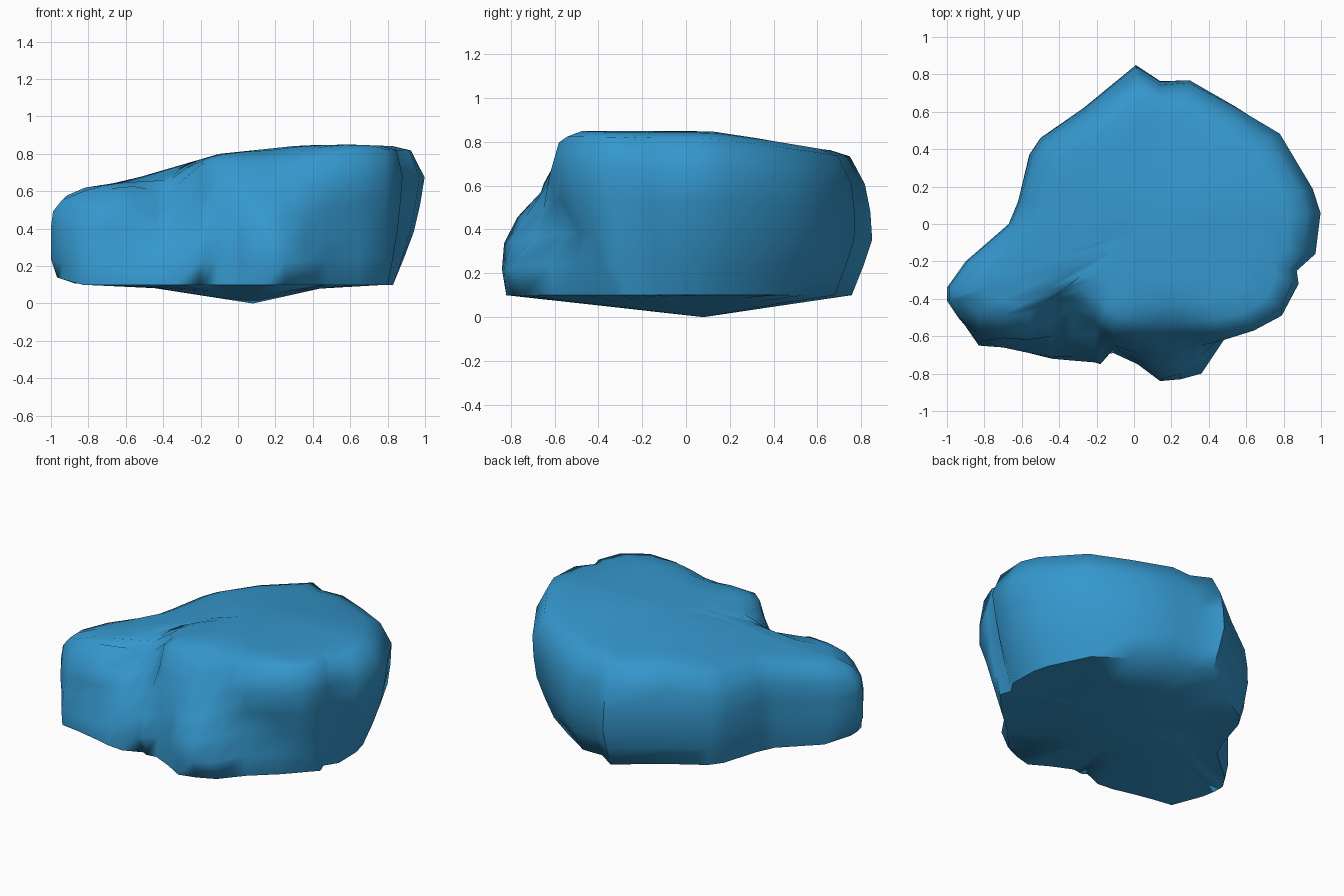
import bpy, bmesh, math

if "Cube" in bpy.data.objects:
    bpy.data.objects.remove(bpy.data.objects["Cube"])

LEVELS = [0, .2, .4, .6, .8, 1]

# craggy front: x of each column, then depth (y) at each of the six levels
FRONT = {
    -.94: (-.48, -.49, -.50, -.50, -.48, -.40),
    -.83: (-.64, -.65, -.63, -.59, -.56, -.47),
    -.70: (-.66, -.66, -.60, -.61, -.58, -.49),
    -.56: (-.69, -.69, -.62, -.62, -.59, -.48),
    -.44: (-.72, -.71, -.64, -.60, -.52, -.40),
    -.33: (-.73, -.71, -.66, -.58, -.46, -.39),
    -.21: (-.68, -.74, -.71, -.60, -.52, -.47),
    -.18: (-.70, -.75, -.71, -.62, -.56, -.51),
    -.11: (-.69, -.67, -.66, -.65, -.61, -.56),
    .02: (-.75, -.75, -.73, -.69, -.65, -.58),
    .14: (-.82, -.84, -.83, -.77, -.66, -.60),
    .25: (-.79, -.83, -.80, -.73, -.64, -.60),
    .36: (-.74, -.80, -.70, -.65, -.62, -.59),
    .48: (-.60, -.62, -.54, -.60, -.62, -.58),
    .64: (-.46, -.50, -.48, -.57, -.57, -.54),
    .79: (-.30, -.38, -.43, -.49, -.49, -.45),
}
# smooth outline around the right side, back and left end
BACK = [(.88, -.32), (.87, -.25), (.97, -.16), (1, .06), (.96, .19), (.79, .49),
        (.55, .64), (.3, .78), (.14, .77), (.01, .85), (-.27, .62), (-.5, .46),
        (-.56, .37), (-.62, .12), (-.67, 0), (-.9, -.2), (-1, -.34), (-1, -.41)]
RIGHT_P = (.80, .87, .93, .97, 1, .92)
BACK_P = (.89, .95, 1, .99, .96, .88)
LEFT_P = (.97, 1, 1, 1, .99, .92)
TOP = [(-1, .52), (-.9, .61), (-.65, .64), (-.1, .80), (.33, .845), (.6, .85), (1, .835)]
CX, CY = .1, 0


def interp(table, x):
    for (x0, a), (x1, b) in zip(table, table[1:]):
        if x <= x1:
            return a + (b - a) * max(0, (x - x0) / (x1 - x0))
    return table[-1][1]


def dent(x, y, cx, cy, sx, sy):
    return math.exp(-((x - cx) / sx) ** 2 - ((y - cy) / sy) ** 2)


def top_z(x, y):
    slope = min(.16, max(.02, .09 + .2 * x))
    z = interp(TOP, x) - slope * max(0, y - .12)
    z -= .35 * max(0, -.53 - y)
    # gully beside the low left block, and the dipped front brow
    return z - .15 * dent(x, y, -.39, -.46, .12, .12) - .10 * dent(x, y, .2, -.62, .2, .12)


def profile(x, y, i):
    a = math.atan2(y, x)
    if a < -1.6:
        a += 2 * math.pi
    return interp([(-.35, .5 + RIGHT_P[i] / 2), (-.05, RIGHT_P[i]),
                   (math.pi / 2, BACK_P[i]), (math.pi, LEFT_P[i])], a)


# columns of positions running once round the rock
columns = []
for x, ys in FRONT.items():
    columns.append([(x, y) for y in ys])
for x, y in BACK:
    columns.append([(CX + (x - CX) * profile(x, y, i),
                     CY + (y - CY) * profile(x, y, i)) for i in range(6)])

bm = bmesh.new()
rings = []

# underside ring, flatter towards the left and right ends
ring = []
for col in columns:
    x, y = col[0]
    c = (x - .08) / math.hypot(x - .08, y - .08)
    ring.append(bm.verts.new((.08 + (x - .08) * .55, .08 + (y - .08) * .55,
                              .055 + .042 * c * c)))
rings.append(ring)

# side wall
for i, t in enumerate(LEVELS):
    ring = []
    for col in columns:
        x, y = col[i]
        hi = top_z(*col[5]) - .02
        lo = .10 + .05 * max(0, (-x - .85) / .15)
        ring.append(bm.verts.new((x, y, lo + (hi - lo) * t)))
    rings.append(ring)

# gently domed top
for s in (.88, .72, .5, .25):
    ring = []
    for col in columns:
        x = CX + (col[5][0] - CX) * s
        y = CY + (col[5][1] - CY) * s
        ring.append(bm.verts.new((x, y, top_z(x, y))))
    rings.append(ring)

n = len(columns)
for a, b in zip(rings, rings[1:]):
    for j in range(n):
        k = (j + 1) % n
        bm.faces.new((a[j], a[k], b[k], b[j]))

# top centre and shallow pointed underside
crown = bm.verts.new((CX, CY, top_z(CX, CY)))
keel = bm.verts.new((.08, .08, 0))
for j in range(n):
    k = (j + 1) % n
    bm.faces.new((rings[-1][j], rings[-1][k], crown))
    bm.faces.new((rings[0][k], rings[0][j], keel))
bmesh.ops.recalc_face_normals(bm, faces=bm.faces)

mesh = bpy.data.meshes.new("rock")
bm.to_mesh(mesh)
bm.free()
rock = bpy.data.objects.new("rock", mesh)
bpy.context.collection.objects.link(rock)

mat = bpy.data.materials.new("blue_stone")
mat.diffuse_color = (.035, .31, .61, 1)
mat.use_nodes = True
mat.node_tree.nodes["Principled BSDF"].inputs["Base Color"].default_value = mat.diffuse_color
mesh.materials.append(mat)

bpy.context.view_layer.objects.active = rock
rock.select_set(True)
bpy.ops.object.shade_smooth_by_angle(angle=math.radians(65))
